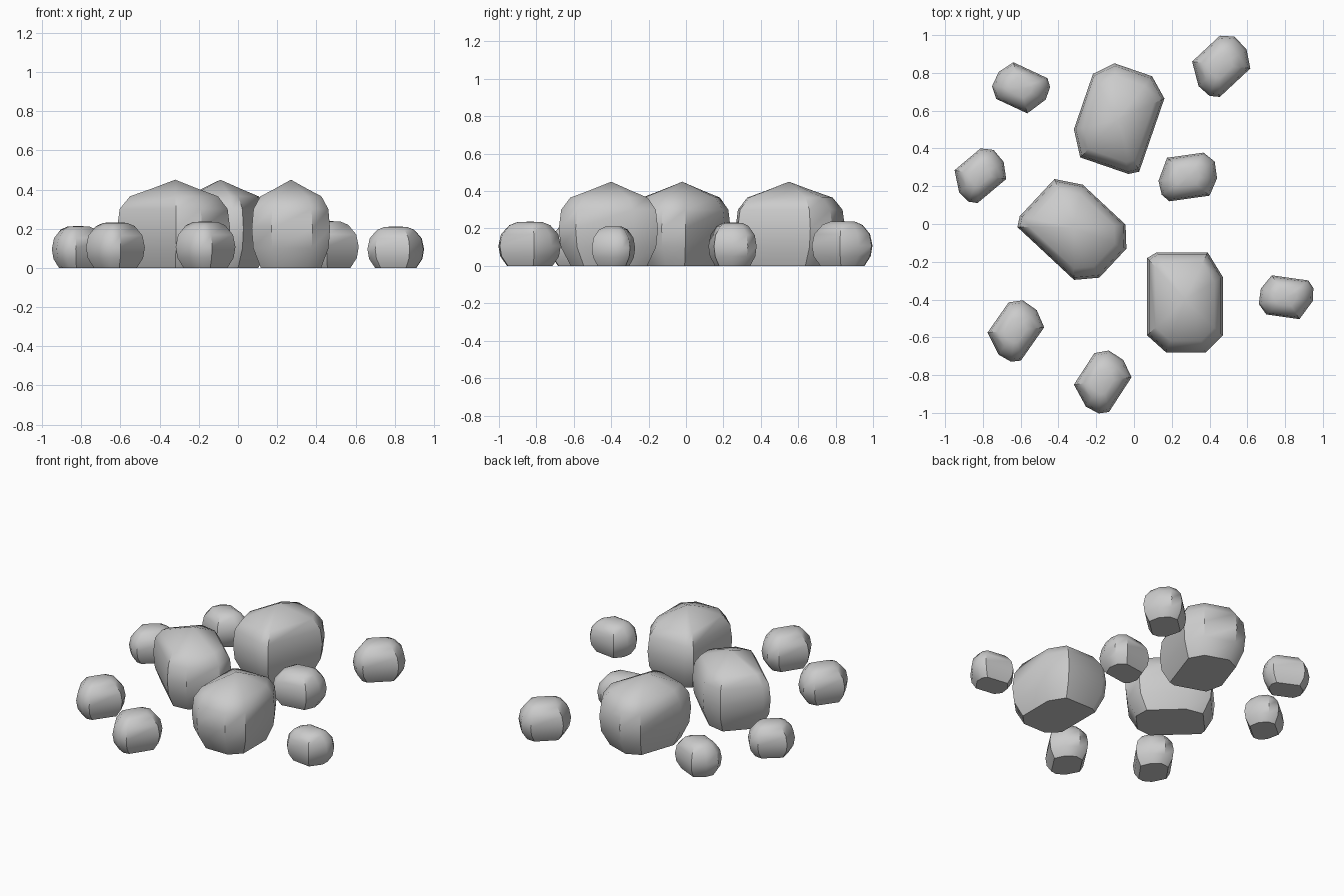
import bpy, bmesh, math

if "Cube" in bpy.data.objects:
    bpy.data.objects.remove(bpy.data.objects["Cube"])

# Plan outlines (counter-clockwise) and (height, width) rings from base to top
BIG_OUTLINE = [(-.20, .22), (-.20, -.19), (-.10, -.28), (.11, -.28),
               (.20, -.19), (.20, .12), (.12, .25), (-.15, .25)]
BIG_RINGS = [(0, .77), (.10, .96), (.20, 1), (.30, .955), (.365, .78), (.403, .42)]
SMALL_OUTLINE = [(-.157, 0), (-.15, -.075), (-.115, -.115), (.10, -.115),
                 (.152, -.03), (.152, .06), (.10, .115), (-.095, .115)]
SMALL_RINGS = [(0, .73), (.05, .94), (.105, 1), (.165, .92), (.213, .66), (.23, .40)]


def rock(name, outline, rings, peak, loc, turn, size=1.0):
    bm = bmesh.new()
    loops = [[bm.verts.new((x * s, y * s, z)) for x, y in outline] for z, s in rings]
    n = len(outline)
    for lo, hi in zip(loops, loops[1:]):
        for i in range(n):
            j = (i + 1) % n
            bm.faces.new((lo[i], lo[j], hi[j], hi[i]))
    bm.faces.new(loops[0][::-1])
    tip = bm.verts.new((0, 0, peak))
    for i in range(n):
        bm.faces.new((loops[-1][i], loops[-1][(i + 1) % n], tip))
    bmesh.ops.recalc_face_normals(bm, faces=bm.faces[:])
    mesh = bpy.data.meshes.new(name)
    bm.to_mesh(mesh)
    bm.free()
    ob = bpy.data.objects.new(name, mesh)
    bpy.context.collection.objects.link(ob)
    ob.location = (*loc, 0)
    ob.rotation_euler.z = math.radians(turn)
    ob.scale = (size,) * 3
    bpy.ops.object.select_all(action='DESELECT')
    ob.select_set(True)
    bpy.context.view_layer.objects.active = ob
    bpy.ops.object.shade_smooth_by_angle(angle=math.radians(40))


# Three boulders
for i, (x, y, turn) in enumerate([(.27, -.40, 0), (-.32, -.02, 47), (-.09, .55, 161)]):
    rock(f"boulder_{i + 1}", BIG_OUTLINE, BIG_RINGS, .45, (x, y), turn)

# Seven small stones scattered around them
STONES = [(-.60, .72, 155, .93), (.46, .84, 43, 1.03), (-.815, .26, 40, .92),
          (.285, .25, 8, 1), (.805, -.388, 172, .91), (-.627, -.563, 55, 1),
          (-.167, -.833, 57, 1.02)]
for i, (x, y, turn, size) in enumerate(STONES):
    rock(f"stone_{i + 1}", SMALL_OUTLINE, SMALL_RINGS, .232, (x, y), turn, size)
